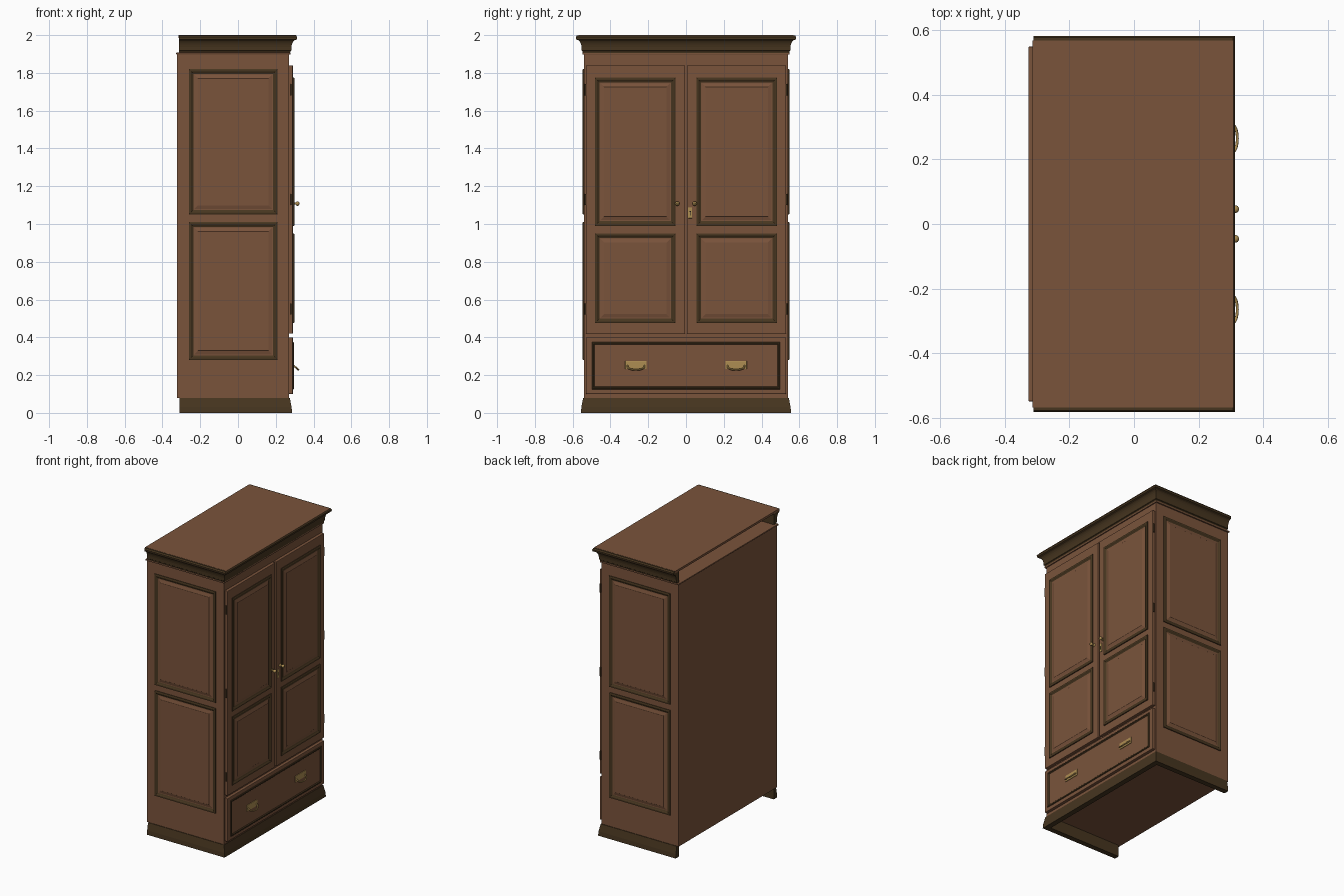
import bpy, bmesh, math
from mathutils import Matrix

if "Cube" in bpy.data.objects:
    bpy.data.objects.remove(bpy.data.objects["Cube"])


def material(name, rgb):
    m = bpy.data.materials.new(name)
    m.diffuse_color = (*rgb, 1)
    m.use_nodes = True
    m.node_tree.nodes["Principled BSDF"].inputs["Base Color"].default_value = m.diffuse_color
    return m


WOOD = material("brown wood", (0.195, 0.088, 0.044))
DARK = material("dark moulding", (0.062, 0.036, 0.014))
BRASS = material("brass", (0.42, 0.27, 0.085))
BLACK = material("keyhole black", (0.01, 0.008, 0.006))


def finish(name, bm, *mats):
    bmesh.ops.recalc_face_normals(bm, faces=bm.faces)
    me = bpy.data.meshes.new(name)
    bm.to_mesh(me)
    bm.free()
    ob = bpy.data.objects.new(name, me)
    bpy.context.collection.objects.link(ob)
    for m in mats:
        me.materials.append(m)
    return ob


def box(name, x, y, z, mat, bevel=0):
    bm = bmesh.new()
    bmesh.ops.create_cube(bm, size=1)
    for v in bm.verts:
        for i, (a, b) in enumerate((x, y, z)):
            v.co[i] = (a + b) / 2 + v.co[i] * (b - a)
    ob = finish(name, bm, mat)
    if bevel:
        mod = ob.modifiers.new("edge", 'BEVEL')
        mod.width, mod.segments = bevel, 2
    return ob


def u_moulding(name, profile, back):
    """Closed profile of (offset, z) run along left side, front and right side."""
    bm = bmesh.new()
    rows = []
    for fx, sy in ((0, -1), (1, -1), (1, 1), (0, 1)):
        rows.append([bm.verts.new((0.27 + o if fx else back, sy * (0.54 + o), z))
                     for o, z in profile])
    n = len(profile)
    for a, b in zip(rows, rows[1:]):
        for i in range(n):
            j = (i + 1) % n
            bm.faces.new((a[i], a[j], b[j], b[i]))
    bm.faces.new(rows[0])
    bm.faces.new(rows[-1])
    return finish(name, bm, DARK)


def panel(name, place, u, v, rings, dark_rings):
    """Nested rectangles of (inset, height); the outer rings are dark moulding."""
    bm = bmesh.new()
    loops = []
    for d, h in rings:
        loops.append([bm.verts.new(place(a, b, h)) for a, b in (
            (u[0] + d, v[0] + d), (u[1] - d, v[0] + d),
            (u[1] - d, v[1] - d), (u[0] + d, v[1] - d))])
    for k, (p, q) in enumerate(zip(loops, loops[1:])):
        for i in range(4):
            j = (i + 1) % 4
            f = bm.faces.new((p[i], p[j], q[j], q[i]))
            f.material_index = int(k < dark_rings)
    bm.faces.new(loops[0])
    bm.faces.new(loops[-1])
    return finish(name, bm, WOOD, DARK)


def lathe_x(name, profile, loc, mat, seg=20):
    """Turned part of (x, radius) about an axis along x."""
    bm = bmesh.new()
    rows = [[bm.verts.new((loc[0] + x, loc[1] + r * math.cos(t), loc[2] + r * math.sin(t)))
             for t in (2 * math.pi * i / seg for i in range(seg))] for x, r in profile]
    for a, b in zip(rows, rows[1:]):
        for i in range(seg):
            j = (i + 1) % seg
            f = bm.faces.new((a[i], a[j], b[j], b[i]))
            f.smooth = True
    bm.faces.new(rows[0])
    bm.faces.new(rows[-1])
    return finish(name, bm, mat)


def tube(name, pts, radius, mat):
    cu = bpy.data.curves.new(name, 'CURVE')
    cu.dimensions = '3D'
    cu.bevel_depth, cu.bevel_resolution, cu.use_fill_caps = radius, 2, True
    sp = cu.splines.new('POLY')
    sp.points.add(len(pts) - 1)
    for p, c in zip(sp.points, pts):
        p.co = (*c, 1)
    cu.materials.append(mat)
    ob = bpy.data.objects.new(name, cu)
    bpy.context.collection.objects.link(ob)


# Carcass with the thin lip on its top
box("carcass", (-0.322, 0.27), (-0.54, 0.54), (0.08, 1.9), WOOD)
box("carcass_lip", (-0.327, 0.277), (-0.549, 0.549), (1.897, 1.907), WOOD, 0.002)

# Plinth and cornice, both open at the back
u_moulding("plinth", [(-0.02, 0), (0.016, 0), (0.014, 0.03), (0.008, 0.06),
                      (0.004, 0.08), (-0.02, 0.08)], -0.31)
cove = [(0.012 + 0.024 * (1 - math.cos(t)), 1.925 + 0.05 * math.sin(t))
        for t in (math.pi / 2 * i / 6 for i in range(7))]
u_moulding("cornice", [(-0.02, 1.905), (0.006, 1.905), (0.008, 1.915), (0.012, 1.918)]
           + cove + [(0.042, 1.978), (0.043, 1.99), (0.037, 1.999), (-0.02, 1.999)], -0.312)
box("top_board", (-0.315, 0.308), (-0.568, 0.568), (1.985, 2.0), WOOD)

# Raised panel section: moulding, then fielded centre
RAISED = [(0, -0.004), (0, 0.005), (0.005, 0.008), (0.012, 0.008), (0.018, 0.004),
          (0.025, 0.001), (0.03, 0.001), (0.048, 0.006), (0.049, 0.007)]


def front(a, b, h):
    return (0.291 + h, a, b)


for s, side in ((-1, "left"), (1, "right")):
    # Side panels
    def on_side(a, b, h, s=s):
        return (a, s * (0.54 + h), b)
    for part, z in (("upper", (1.05, 1.82)), ("lower", (0.28, 1.01))):
        panel(f"{side}_side_{part}_panel", on_side, (-0.26, 0.21), z, RAISED, 5)

    # Doors with two panels each
    box(f"{side}_door", (0.268, 0.291), sorted((s * 0.005, s * 0.53)), (0.42, 1.84), WOOD, 0.004)
    for part, z in (("upper", (0.99, 1.775)), ("lower", (0.475, 0.95))):
        panel(f"{side}_door_{part}_panel", front, sorted((s * 0.055, s * 0.482)), z, RAISED, 5)

    # Door knob
    lathe_x(f"{side}_knob", [(0, 0.011), (0.003, 0.011), (0.004, 0.005), (0.014, 0.005),
                             (0.018, 0.010), (0.024, 0.012), (0.030, 0.010), (0.034, 0.004)],
            (0.291, s * 0.046, 1.108), BRASS)

    # Hinges
    for i, z in enumerate((0.55, 1.13, 1.71)):
        tube(f"{side}_hinge_{i + 1}", [(0.284, s * 0.533, z - 0.03), (0.284, s * 0.533, z + 0.03)],
             0.005, DARK)

    # Drawer pull: back plate and hanging bail
    y = s * 0.265
    box(f"{side}_pull_plate", (0.288, 0.296), (y - 0.057, y + 0.057), (0.232, 0.275), BRASS, 0.002)
    bail = [(0.296 + 0.024 * math.sin(t) ** 0.7, y - 0.045 * math.cos(t),
             0.25 - 0.022 * math.sin(t) ** 0.7)
            for t in (math.pi * i / 14 for i in range(1, 14))]
    ends = [(0.294, y - 0.045, 0.25)], [(0.294, y + 0.045, 0.25)]
    tube(f"{side}_pull_bail", ends[0] + bail + ends[1], 0.0045, BRASS)

# Drawer front with its inner bead
box("drawer_front", (0.268, 0.291), (-0.53, 0.53), (0.1, 0.4), WOOD, 0.004)
panel("drawer_bead", front, (-0.498, 0.498), (0.125, 0.375),
      [(0, -0.004), (0, 0.003), (0.004, 0.006), (0.009, 0.006), (0.014, 0.001), (0.015, 0.001)], 4)

# Lock plate with keyhole
box("lock_plate", (0.289, 0.294), (0.011, 0.033), (1.03, 1.088), BRASS, 0.002)
lathe_x("keyhole_round", [(0, 0.004), (0.0015, 0.004)], (0.293, 0.022, 1.066), BLACK, 12)
box("keyhole_slot", (0.293, 0.2945), (0.0202, 0.0238), (1.046, 1.066), BLACK)
